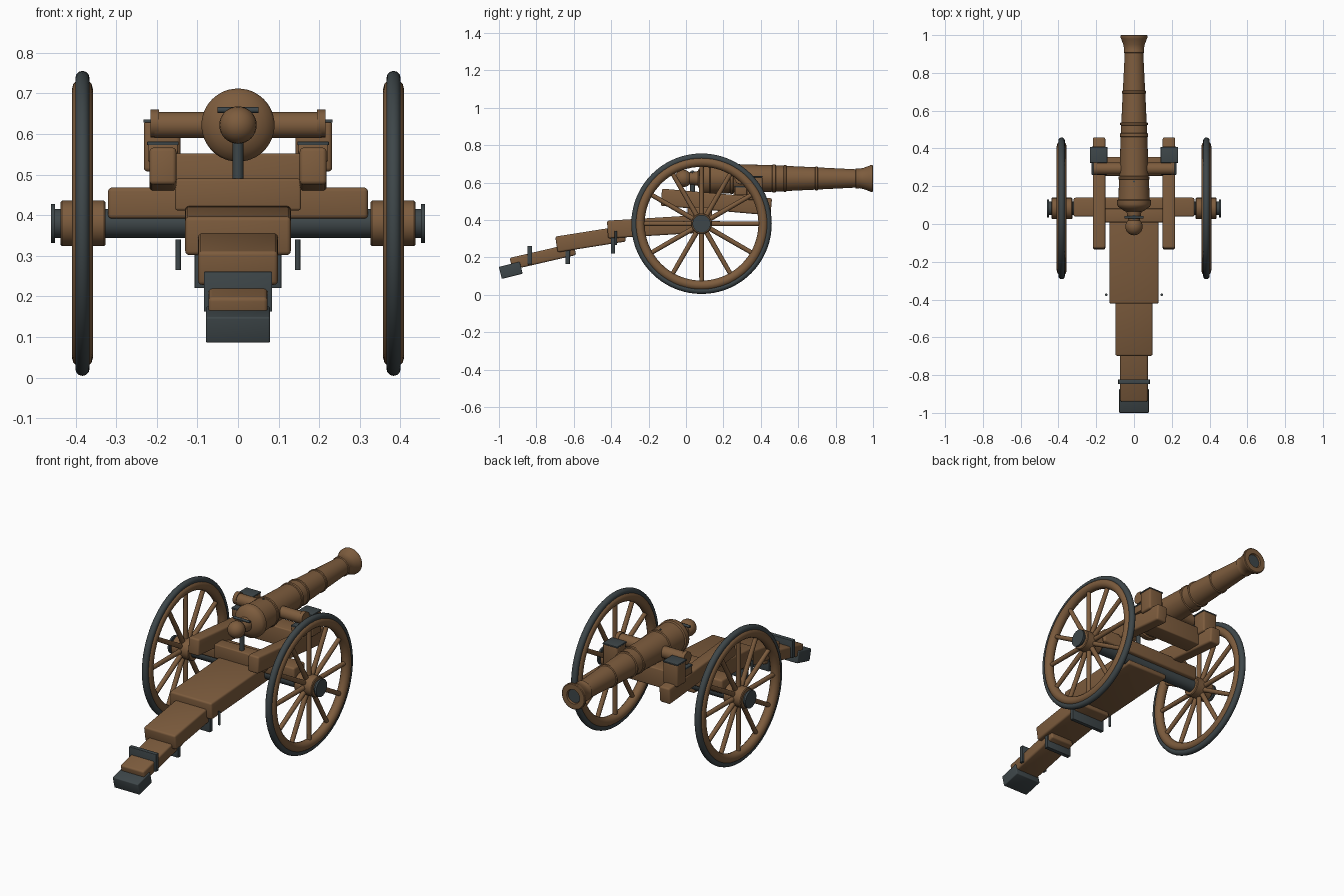
import bpy, bmesh, math
from mathutils import Matrix, Vector

if "Cube" in bpy.data.objects:
    bpy.data.objects.remove(bpy.data.objects["Cube"])


def material(name, rgb):
    m = bpy.data.materials.new(name)
    m.diffuse_color = (*rgb, 1)
    m.use_nodes = True
    m.node_tree.nodes["Principled BSDF"].inputs["Base Color"].default_value = m.diffuse_color
    return m


WOOD = material("brown", (0.205, 0.107, 0.047))
IRON = material("dark iron", (0.048, 0.062, 0.067))


def finish(name, bm, mat, smooth=True):
    bmesh.ops.recalc_face_normals(bm, faces=bm.faces)
    mesh = bpy.data.meshes.new(name)
    bm.to_mesh(mesh)
    bm.free()
    mesh.materials.append(mat)
    ob = bpy.data.objects.new(name, mesh)
    bpy.context.collection.objects.link(ob)
    if smooth:
        bpy.ops.object.select_all(action='DESELECT')
        ob.select_set(True)
        bpy.context.view_layer.objects.active = ob
        bpy.ops.object.shade_smooth_by_angle(angle=math.radians(35))
    return ob


def box(name, center, size, mat, tilt=0, bevel=0.01):
    """Bevelled box, tilted in degrees about the x axis."""
    bm = bmesh.new()
    bmesh.ops.create_cube(bm, size=1)
    bmesh.ops.scale(bm, vec=size, verts=bm.verts)
    if bevel:
        bmesh.ops.bevel(bm, geom=bm.edges[:], offset=bevel, segments=3,
                        profile=0.5, affect='EDGES')
    bm.transform(Matrix.Translation(center) @ Matrix.Rotation(math.radians(tilt), 4, 'X'))
    return finish(name, bm, mat)


def lathe(name, profile, origin, axis, mat, closed=False, steps=48):
    """Revolve (distance along axis, radius) points around an axis."""
    bm = bmesh.new()
    verts = [bm.verts.new((r, 0, d)) for d, r in profile]
    pairs = list(zip(verts, verts[1:])) + ([(verts[-1], verts[0])] if closed else [])
    edges = [bm.edges.new(p) for p in pairs]
    bmesh.ops.spin(bm, geom=verts + edges, cent=(0, 0, 0), axis=(0, 0, 1),
                   angle=2 * math.pi, steps=steps)
    bmesh.ops.remove_doubles(bm, verts=bm.verts, dist=1e-5)
    turn = Vector((0, 0, 1)).rotation_difference(Vector(axis)).to_matrix().to_4x4()
    bm.transform(Matrix.Translation(origin) @ turn)
    return finish(name, bm, mat)


def rod(name, a, b, r, mat, r2=None, steps=16):
    a, b = Vector(a), Vector(b)
    n = (b - a).length
    return lathe(name, [(0, 0), (0, r), (n, r if r2 is None else r2), (n, 0)],
                 a, (b - a).normalized(), mat, steps=steps)


def ring(name, major, minor, origin, mat):
    prof = [(minor * math.sin(k * math.pi / 6), major + minor * math.cos(k * math.pi / 6))
            for k in range(12)]
    return lathe(name, prof, origin, (1, 0, 0), mat, closed=True, steps=72)


# Wheels
WY, WZ, WX = 0.083, 0.38, 0.383
for s, side in ((-1, "left"), (1, "right")):
    c = Vector((s * WX, WY, WZ))
    ring(side + "_tyre", 0.358, 0.0175, c, IRON)
    ring(side + "_felloe", 0.330, 0.026, c, WOOD)
    for k in range(12):
        a = k * math.pi / 6
        d = Vector((0, math.cos(a), math.sin(a)))
        rod(f"{side}_spoke_{k}", c + d * 0.045, c + d * 0.315, 0.0135, WOOD, 0.012, 12)
    lathe(side + "_hub", [(0.326, 0), (0.326, 0.052), (0.33, 0.056), (0.433, 0.056),
                          (0.437, 0.052), (0.437, 0)], (0, WY, WZ), (s, 0, 0), WOOD)
    lathe(side + "_axle_cap", [(0.43, 0), (0.43, 0.036), (0.45, 0.036), (0.45, 0.048),
                               (0.461, 0.048), (0.461, 0)], (0, WY, WZ), (s, 0, 0), IRON)

# Axle and its wooden bed
rod("axle", (-0.33, WY, WZ), (0.33, WY, WZ), 0.036, IRON, steps=32)
box("axle_bed", (0, 0.089, 0.43), (0.64, 0.10, 0.077), WOOD)

# Stepped trail
box("trail_upper", (0, -0.155, 0.365), (0.26, 0.53, 0.095), WOOD, 3.5)
box("trail_middle", (0, -0.51, 0.298), (0.196, 0.37, 0.085), WOOD, 9)
box("trail_lower", (0, -0.765, 0.205), (0.146, 0.35, 0.065), WOOD, 13)
box("trail_shoe", (0, -0.937, 0.131), (0.158, 0.115, 0.066), IRON, 14, 0.005)

# Iron trail bands and pins
box("band_rear", (0, -0.835, 0.212), (0.168, 0.024, 0.098), IRON, 0, 0.002)
box("band_middle", (0, -0.633, 0.205), (0.16, 0.024, 0.082), IRON, 0, 0.002)
box("band_front", (0, -0.39, 0.283), (0.214, 0.022, 0.125), IRON, 0, 0.002)
for s, side in ((-1, "left"), (1, "right")):
    rod(side + "_trail_pin", (s * 0.147, -0.375, 0.265), (s * 0.147, -0.375, 0.34), 0.0065, IRON)

# Carriage cheeks with risers that hold the trunnions
for s, side in ((-1, "left"), (1, "right")):
    box(side + "_cheek", (s * 0.185, 0.162, 0.496), (0.066, 0.59, 0.092), WOOD, -5)
    box(side + "_riser", (s * 0.187, 0.368, 0.57), (0.09, 0.082, 0.125), WOOD)
    box(side + "_riser_cap", (s * 0.187, 0.366, 0.632), (0.092, 0.084, 0.008), IRON, 0, 0.002)
    box(side + "_trunnion_seat", (s * 0.185, 0.293, 0.555), (0.074, 0.064, 0.045), WOOD, 0, 0.003)
    box(side + "_trunnion_plate", (s * 0.185, 0.293, 0.577), (0.078, 0.066, 0.009), IRON, 0, 0.002)
box("rear_transom", (0, 0.045, 0.451), (0.31, 0.072, 0.078), WOOD, 0, 0.006)
box("front_transom", (0, 0.305, 0.50), (0.31, 0.10, 0.104), WOOD, 0, 0.006)

# Barrel with mouldings and a recessed bore
BZ = 0.622
lathe("barrel", [
    (0.065, 0), (0.065, 0.045), (0.08, 0.068), (0.092, 0.085), (0.105, 0.09), (0.125, 0.09),
    (0.13, 0.083), (0.235, 0.079), (0.238, 0.083), (0.25, 0.083), (0.253, 0.077),
    (0.46, 0.071), (0.463, 0.075), (0.478, 0.075), (0.481, 0.070), (0.522, 0.069),
    (0.525, 0.073), (0.535, 0.073), (0.538, 0.067), (0.69, 0.060), (0.693, 0.064),
    (0.703, 0.064), (0.706, 0.059), (0.905, 0.049), (0.908, 0.054), (0.92, 0.054),
    (0.925, 0.052), (0.95, 0.057), (0.98, 0.068), (0.987, 0.072), (0.997, 0.072),
    (1.0, 0.068), (1.0, 0.04), (0.985, 0.037), (0.985, 0)], (0, 0, BZ), (0, 1, 0), WOOD)
rod("bore", (0, 0.98, BZ), (0, 0.99, BZ), 0.037, IRON, steps=32)
rod("vent", (0, 0.225, BZ + 0.07), (0, 0.225, BZ + 0.083), 0.005, IRON)

# Knob and neck behind the breech
knob = [(0.046 * -math.cos(k * math.pi / 12), 0.046 * math.sin(k * math.pi / 12))
        for k in range(13)]
lathe("breech_knob", knob, (0, -0.014, BZ), (0, 1, 0), WOOD, steps=32)
rod("knob_neck", (0, 0.01, BZ), (0, 0.08, BZ), 0.03, WOOD, 0.042, 32)

# Trunnions with end collars
rod("trunnions", (-0.205, 0.293, BZ), (0.205, 0.293, BZ), 0.032, WOOD, steps=32)
for s, side in ((-1, "left"), (1, "right")):
    rod(side + "_trunnion_collar", (s * 0.194, 0.293, BZ + 0.004),
        (s * 0.215, 0.293, BZ + 0.004), 0.034, WOOD, steps=32)

# Elevating screw with a cross handle
rod("elevating_screw", (0, 0.035, 0.485), (0, 0.035, 0.66), 0.013, IRON)
rod("screw_handle", (-0.05, 0.035, 0.659), (0.05, 0.035, 0.659), 0.007, IRON)
